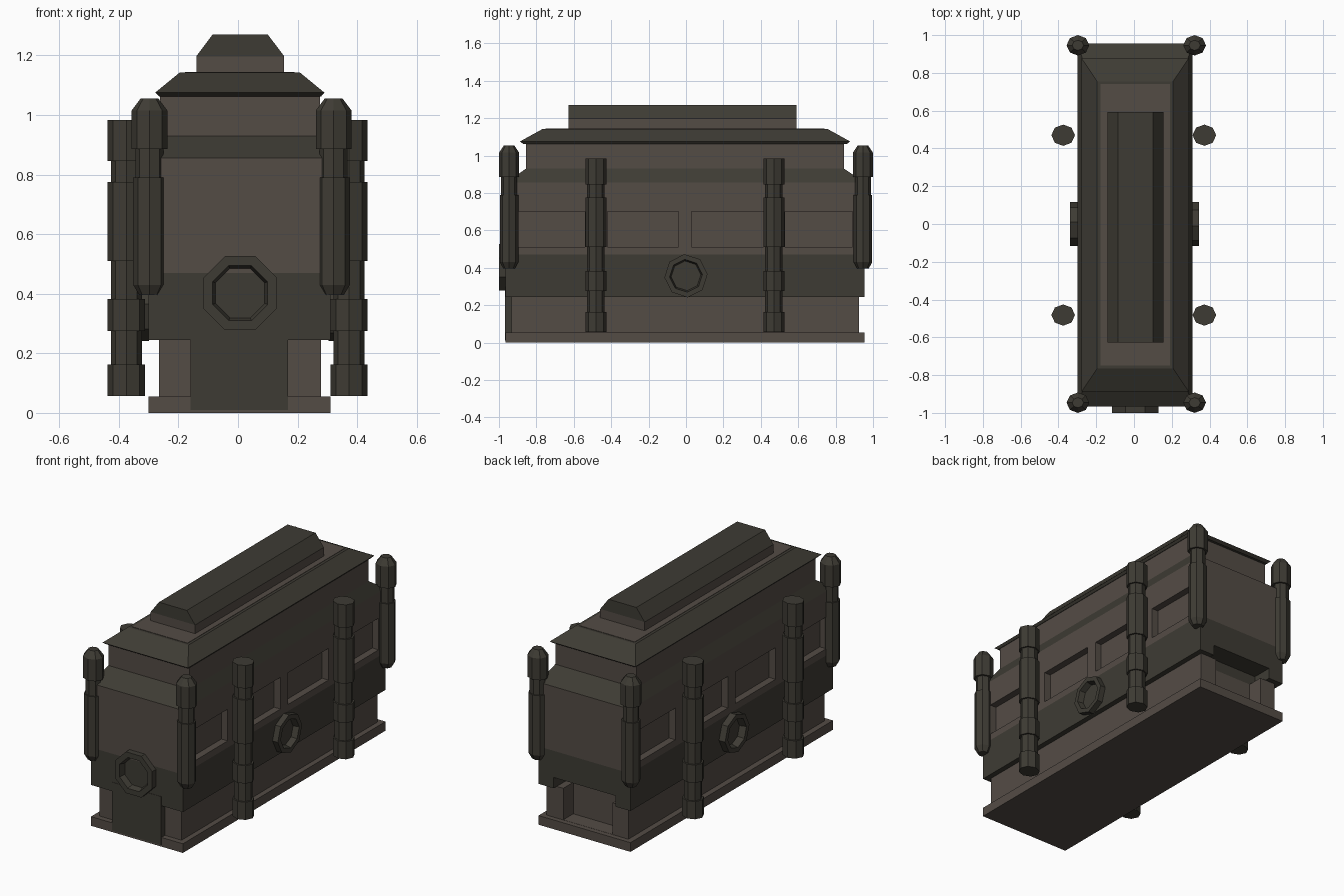
import bpy, bmesh, math
from mathutils import Matrix

if "Cube" in bpy.data.objects:
    bpy.data.objects.remove(bpy.data.objects["Cube"])


def material(name, col):
    m = bpy.data.materials.new(name)
    m.diffuse_color = (*col, 1)
    m.use_nodes = True
    m.node_tree.nodes["Principled BSDF"].inputs["Base Color"].default_value = m.diffuse_color
    return m


BROWN = material("brown_paint", (0.088, 0.072, 0.060))
DARK = material("dark_metal", (0.048, 0.044, 0.034))


def finish(name, bm, mat):
    bmesh.ops.recalc_face_normals(bm, faces=bm.faces)
    me = bpy.data.meshes.new(name)
    bm.to_mesh(me)
    bm.free()
    ob = bpy.data.objects.new(name, me)
    bpy.context.collection.objects.link(ob)
    me.materials.append(mat)
    return ob


def bridge(bm, rings, closed=False):
    """Join successive vertex rings; cap the ends or close into a loop."""
    pairs = list(zip(rings, rings[1:]))
    if closed:
        pairs.append((rings[-1], rings[0]))
    else:
        bm.faces.new(rings[0])
        bm.faces.new(rings[-1])
    n = len(rings[0])
    for a, b in pairs:
        for i in range(n):
            j = (i + 1) % n
            bm.faces.new((a[i], a[j], b[j], b[i]))


def stack(name, levels, mat):
    """Loft of rectangles, each (x0, x1, y0, y1, z)."""
    bm = bmesh.new()
    rings = [[bm.verts.new((x, y, z)) for x, y in ((x0, y0), (x1, y0), (x1, y1), (x0, y1))]
             for x0, x1, y0, y1, z in levels]
    bridge(bm, rings)
    return finish(name, bm, mat)


def box(name, x0, x1, y0, y1, z0, z1, mat):
    return stack(name, [(x0, x1, y0, y1, z0), (x0, x1, y0, y1, z1)], mat)


def turned(name, profile, mat, matrix, turn=0.0, closed=False, sides=8):
    """Eight-sided turned part from (radius, height) points."""
    bm = bmesh.new()
    rings = [[bm.verts.new((r * math.cos(turn + math.tau * i / sides),
                            r * math.sin(turn + math.tau * i / sides), h))
              for i in range(sides)] for r, h in profile]
    bridge(bm, rings, closed)
    bm.transform(matrix)
    return finish(name, bm, mat)


def cut(ob, *bounds):
    c = box("cutter", *bounds, BROWN)
    c.hide_render = True
    m = ob.modifiers.new("cut", "BOOLEAN")
    m.operation, m.solver, m.object = "DIFFERENCE", "EXACT", c
    bpy.context.view_layer.objects.active = ob
    bpy.ops.object.modifier_apply(modifier=m.name)
    bpy.data.objects.remove(c)


X0, X1, Y0, Y1 = -0.30, 0.31, -0.965, 0.955

# Base plate, lower body, front pillar
box("base_plate", X0, X1, Y0, Y1, 0, 0.055, BROWN)
lower = box("lower_body", -0.265, 0.278, -0.932, 0.925, 0.055, 0.245, BROWN)
cut(lower, -0.16, 0.167, 0.83, 1.1, 0.056, 0.4)
box("front_pillar", -0.16, 0.167, -0.967, -0.90, 0.01, 0.30, DARK)

# Dark waist band with the rear niche
band = box("waist_band", X0, X1, Y0, Y1, 0.245, 0.47, DARK)
cut(band, -0.20, 0.21, 0.83, 1.1, 0.1, 0.31)

# Upper wall with four recessed windows per side
wall = box("upper_wall", X0, X1, Y0, Y1, 0.47, 0.855, BROWN)
for y0, y1 in ((-0.90, -0.54), (-0.42, -0.04), (0.03, 0.415), (0.53, 0.89)):
    cut(wall, 0.268, 0.5, y0, y1, 0.51, 0.70)
    cut(wall, -0.5, -0.258, y0, y1, 0.51, 0.70)

# Sloped shoulder, clerestory wall, roof
stack("shoulder", [(X0, X1, Y0, Y1, 0.855), (-0.262, 0.276, -0.855, 0.845, 0.93)], DARK)
box("clerestory_wall", -0.262, 0.276, -0.855, 0.845, 0.93, 1.07, BROWN)
stack("roof", [(-0.265, 0.279, -0.87, 0.86, 1.062), (-0.278, 0.290, -0.888, 0.878, 1.075),
               (-0.195, 0.207, -0.765, 0.755, 1.143)], DARK)
box("roof_deck", -0.178, 0.19, -0.75, 0.74, 1.10, 1.145, BROWN)

# Roof lantern
box("lantern_wall", -0.14, 0.155, -0.628, 0.592, 1.14, 1.197, BROWN)
stack("lantern_roof", [(-0.14, 0.155, -0.628, 0.592, 1.197),
                       (-0.085, 0.100, -0.628, 0.592, 1.27)], DARK)

# Side pipes with collars, two on each side
W, N = 0.0625, 0.052
pipe = []
for r, z0, z1 in ((W, 0.057, 0.163), (N, 0.163, 0.275), (W, 0.275, 0.382), (N, 0.382, 0.51),
                  (W, 0.51, 0.775), (N, 0.775, 0.845), (W, 0.845, 0.983)):
    pipe += [(r, z0), (r, z1)]
for x in (-0.375, 0.3725):
    for y in (-0.482, 0.47):
        turned("side_pipe", pipe, DARK,
               Matrix.Translation((x, y, 0)) @ Matrix.Diagonal((1, 0.9, 1, 1)))

# Hanging corner posts
post = [(0.034, 0.395), (0.055, 0.43), (0.055, 0.79), (0.047, 0.79), (0.047, 0.885),
        (0.060, 0.885), (0.060, 1.015), (0.030, 1.055)]
for x in (-0.297, 0.321):
    for y in (-0.946, 0.946):
        turned("corner_post", post, DARK,
               Matrix.Translation((x, y, 0)) @ Matrix.Diagonal((1, 0.9, 1, 1)))

# Octagonal rings on the front and both sides
front = [(0.134, 0), (0.134, 0.04), (0.100, 0.04), (0.088, 0)]
turned("front_ring", front, DARK, Matrix.Translation((0.007, -0.96, 0.402))
       @ Matrix.Rotation(math.pi / 2, 4, 'X'), math.pi / 8, closed=True)
side = [(0.116, 0), (0.116, 0.042), (0.088, 0.042), (0.078, 0)]
for x, s in ((-0.298, -1), (0.303, 1)):
    turned("side_ring", side, DARK, Matrix.Translation((x, 0, 0.357))
           @ Matrix.Rotation(s * math.pi / 2, 4, 'Y'), 0.08, closed=True)
